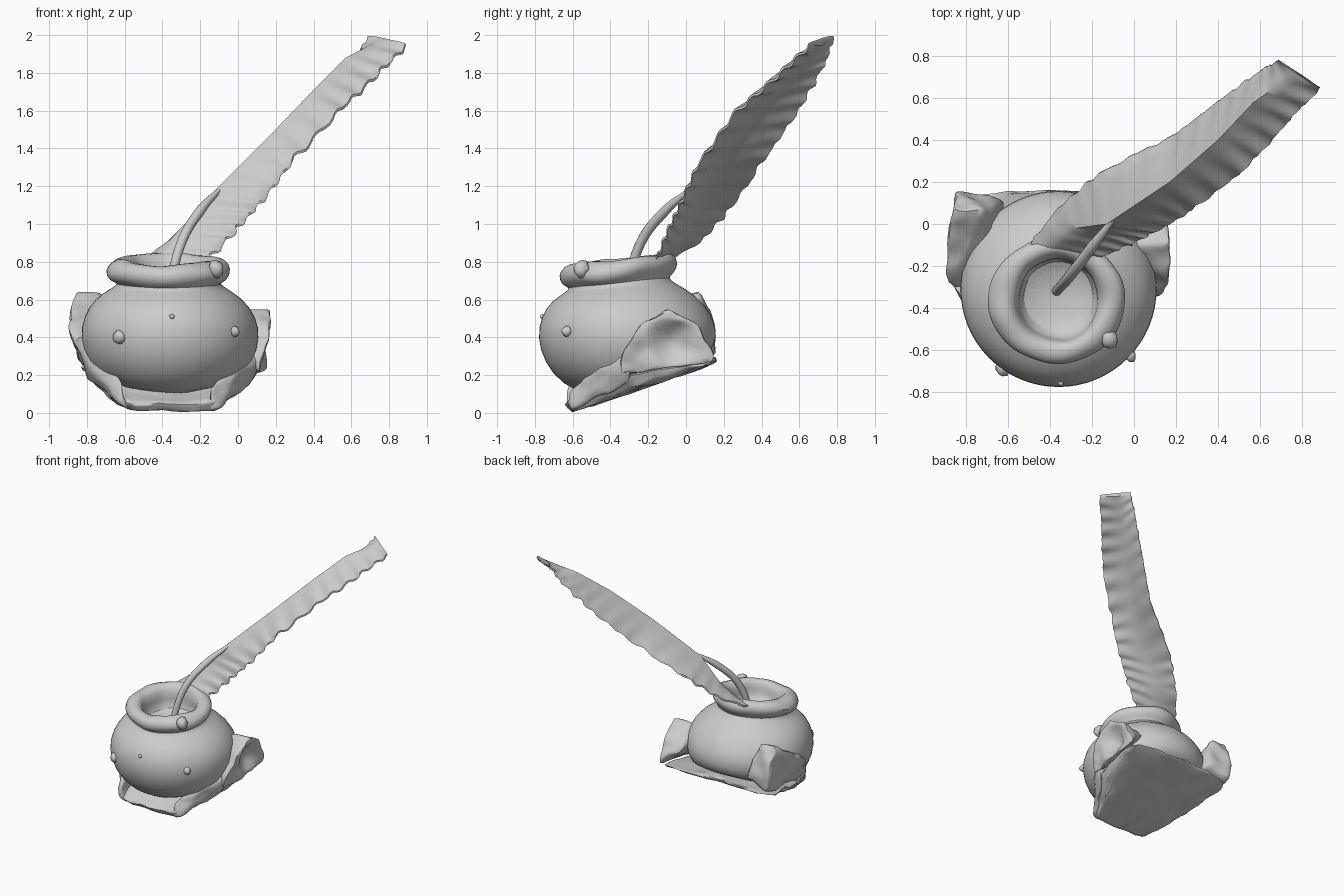
import bpy
import bmesh
from math import sin, pi
from mathutils import Vector, noise

cube = bpy.data.objects.get("Cube")
if cube:
    bpy.data.objects.remove(cube)

clay = bpy.data.materials.new("pale_grey_clay")
clay.use_nodes = True
GREY = (0.6, 0.6, 0.6, 1)
clay.diffuse_color = GREY
clay.node_tree.nodes["Principled BSDF"].inputs["Base Color"].default_value = GREY


def finish(name, bm, smooth_angle=0.7):
    """Turn a bmesh into a smooth-shaded object."""
    bmesh.ops.recalc_face_normals(bm, faces=bm.faces)
    mesh = bpy.data.meshes.new(name)
    bm.to_mesh(mesh)
    bm.free()
    mesh.materials.append(clay)
    obj = bpy.data.objects.new(name, mesh)
    bpy.context.collection.objects.link(obj)
    bpy.ops.object.select_all(action='DESELECT')
    obj.select_set(True)
    bpy.context.view_layer.objects.active = obj
    bpy.ops.object.shade_smooth_by_angle(angle=smooth_angle)
    return obj


def rough_hull(name, points, dent=None, amount=0.02):
    """Convex lump with an uneven, hand-formed surface and an optional hollow."""
    bm = bmesh.new()
    for p in points:
        bm.verts.new(p)
    bmesh.ops.convex_hull(bm, input=bm.verts)
    loose = [v for v in bm.verts if not v.link_faces]
    bmesh.ops.delete(bm, geom=loose, context='VERTS')
    for _ in range(3):
        bmesh.ops.subdivide_edges(bm, edges=bm.edges, cuts=1, use_grid_fill=True)
    for _ in range(2):
        bmesh.ops.smooth_vert(bm, verts=bm.verts, factor=0.5,
                              use_axis_x=True, use_axis_y=True, use_axis_z=True)
    for v in bm.verts:
        if dent:
            near = 1 - (v.co - Vector(dent)).length / .13
            v.co.x -= .09 * max(near, 0)
        v.co += noise.noise_vector(v.co * 9) * amount
        v.co.z = max(v.co.z, 0)
    return finish(name, bm, 1.0)


# Pot: lathed body, neck, rolled rim and shallow well
PROFILE = [(0, .07), (.2, .085), (.35, .15), (.445, .27), (.48, .4), (.46, .51),
           (.385, .61), (.285, .665), (.26, .69), (.3, .71), (.325, .76),
           (.295, .81), (.24, .82), (.205, .79), (.19, .72), (.19, .65), (0, .61)]
bm = bmesh.new()
verts = [bm.verts.new((r, 0, z)) for r, z in PROFILE]
edges = [bm.edges.new(pair) for pair in zip(verts, verts[1:])]
bmesh.ops.spin(bm, geom=verts + edges, cent=(0, 0, 0), axis=(0, 0, 1),
               angle=2 * pi, steps=32)
bmesh.ops.remove_doubles(bm, verts=bm.verts, dist=0.001)
for v in bm.verts:
    lift = min(max((v.co.z - .55) / .15, 0), 1)
    v.co.z += lift * v.co.y * .11
    v.co.x -= .36 + max(-v.co.x - .2, 0) * .2 * lift
    v.co.y -= .31 + .05 * lift
    v.co.z = max(v.co.z, .27 + v.co.y * .37)     # underside sits on the slope
    if lift == 1:                                # uneven rim
        v.co += noise.noise_vector(v.co * 6) * .02
pot = finish("ink_pot", bm, 1.2)
pot.modifiers.new("soften", 'SUBSURF').levels = 1

# Small lumps on the pot wall and rim
bm = bmesh.new()
for place, size in [((-.63, -.69, .4), .035), ((-.35, -.76, .51), .014),
                    ((-.02, -.63, .43), .028), ((-.12, -.55, .76), .045)]:
    made = bmesh.ops.create_icosphere(bm, subdivisions=2, radius=size)
    for v in made["verts"]:
        v.co += Vector(place) + noise.noise_vector(v.co * 30) * size * .3
finish("pot_lumps", bm, 1.0)

# Sloping cradle: base slab, then a front skirt and a raised lug on each side
rough_hull("cradle_base", [
    (-.58, -.6, 0), (-.13, -.6, 0), (-.6, -.64, .05), (-.12, -.63, .06),
    (-.84, .15, .27), (.14, .17, .27), (-.36, .15, .3),
    (-.77, -.25, .15), (.06, -.25, .15), (-.8, -.3, .21), (.09, -.3, .21)])
rough_hull("left_skirt", [
    (-.16, -.61, 0), (-.1, -.6, .02), (-.14, -.61, .13), (-.02, -.5, .2),
    (.08, -.3, .17), (.14, -.28, .3), (.08, -.3, .36), (-.05, -.3, .3)])
rough_hull("left_lug", [
    (.14, .18, .27), (.13, .09, .33), (.17, -.08, .55), (.16, .07, .46),
    (.17, -.24, .48), (.14, -.34, .33), (.1, -.36, .2), (.14, -.15, .22),
    (0, -.1, .54), (-.04, .06, .42), (0, -.3, .3)], dent=(.17, -.08, .37))
rough_hull("right_skirt", [
    (-.57, -.61, 0), (-.63, -.63, .05), (-.6, -.63, .13), (-.7, -.5, .2),
    (-.8, -.3, .18), (-.88, -.28, .38), (-.84, -.32, .42), (-.68, -.3, .3)])
rough_hull("right_lug", [
    (-.84, .16, .28), (-.84, .16, .46), (-.86, .08, .66), (-.7, .07, .64),
    (-.9, -.2, .49), (-.89, -.3, .42), (-.82, -.34, .24), (-.6, .11, .35),
    (-.7, -.3, .35)])

# Feather vane: ridged top over a flatter underside, lofted through
# (back edge, spine, front edge) stations
STATIONS = [
    ((-.55, -.17, .78), (-.38, -.13, .83), (-.18, -.17, .79)),
    ((-.37, .07, .91), (-.28, -.02, 1.0), (-.02, -.1, .97)),
    ((-.17, .24, 1.1), (-.13, 0, 1.17), (.12, -.03, 1.12)),
    ((.2, .43, 1.38), (.17, .2, 1.47), (.27, .06, 1.32)),
    ((.42, .6, 1.62), (.4, .4, 1.71), (.53, .26, 1.6)),
    ((.6, .73, 1.85), (.57, .58, 1.88), (.72, .47, 1.78)),
    ((.69, .78, 1.995), (.77, .72, 1.985), (.89, .65, 1.95))]
STEPS, SIDE = 16, 4
bm = bmesh.new()
rings = []
for i in range((len(STATIONS) - 1) * STEPS + 1):
    k = min(i // STEPS, len(STATIONS) - 2)
    t = i / STEPS - k
    back, spine, front = (Vector(p).lerp(Vector(q), t)
                          for p, q in zip(STATIONS[k], STATIONS[k + 1]))
    low_spine = spine.lerp((back + front) / 2, .6) - Vector((0, 0, .02))
    top, under = [], []
    for j in range(-SIDE, SIDE + 1):
        out = abs(j) / SIDE
        edge = front if j > 0 else back
        # Barbs sweep back from the spine and ripple toward the edges
        strength = out * (1 if j > 0 else min(i / 60, .6))
        ripple = Vector((-.4, -.4, .8)) * sin(i * .95 - out * 2.5) * .011 * strength
        ripple += (edge - spine) * out * .09 * noise.noise(Vector((i * .35, j, 0)))
        p = spine.lerp(edge, out) + ripple
        p.z = min(p.z, 1.995)
        top.append(bm.verts.new(p))
        q = low_spine.lerp(edge, out) + ripple - Vector((-.004, -.004, .012))
        under.append(bm.verts.new(q))
    rings.append(top + under[::-1])
for r, s in zip(rings, rings[1:]):
    for j in range(len(r)):
        n = (j + 1) % len(r)
        bm.faces.new((r[j], r[n], s[n], s[j]))
bm.faces.new(rings[0])
bm.faces.new(rings[-1])
finish("feather_vane", bm, 1.0)

# Quill shaft curving out of the well into the spine
curve = bpy.data.curves.new("quill_shaft", 'CURVE')
curve.dimensions = '3D'
curve.bevel_depth = .026
curve.use_fill_caps = True
line = curve.splines.new('BEZIER')
path = [((-.37, -.32, .62), .9), ((-.3, -.24, .9), 1), ((-.2, -.11, 1.07), 1),
        ((-.1, .02, 1.18), .5)]
line.bezier_points.add(len(path) - 1)
for point, (co, width) in zip(line.bezier_points, path):
    point.co = co
    point.radius = width
    point.handle_left_type = point.handle_right_type = 'AUTO'
curve.materials.append(clay)
bpy.context.collection.objects.link(bpy.data.objects.new("quill_shaft", curve))
